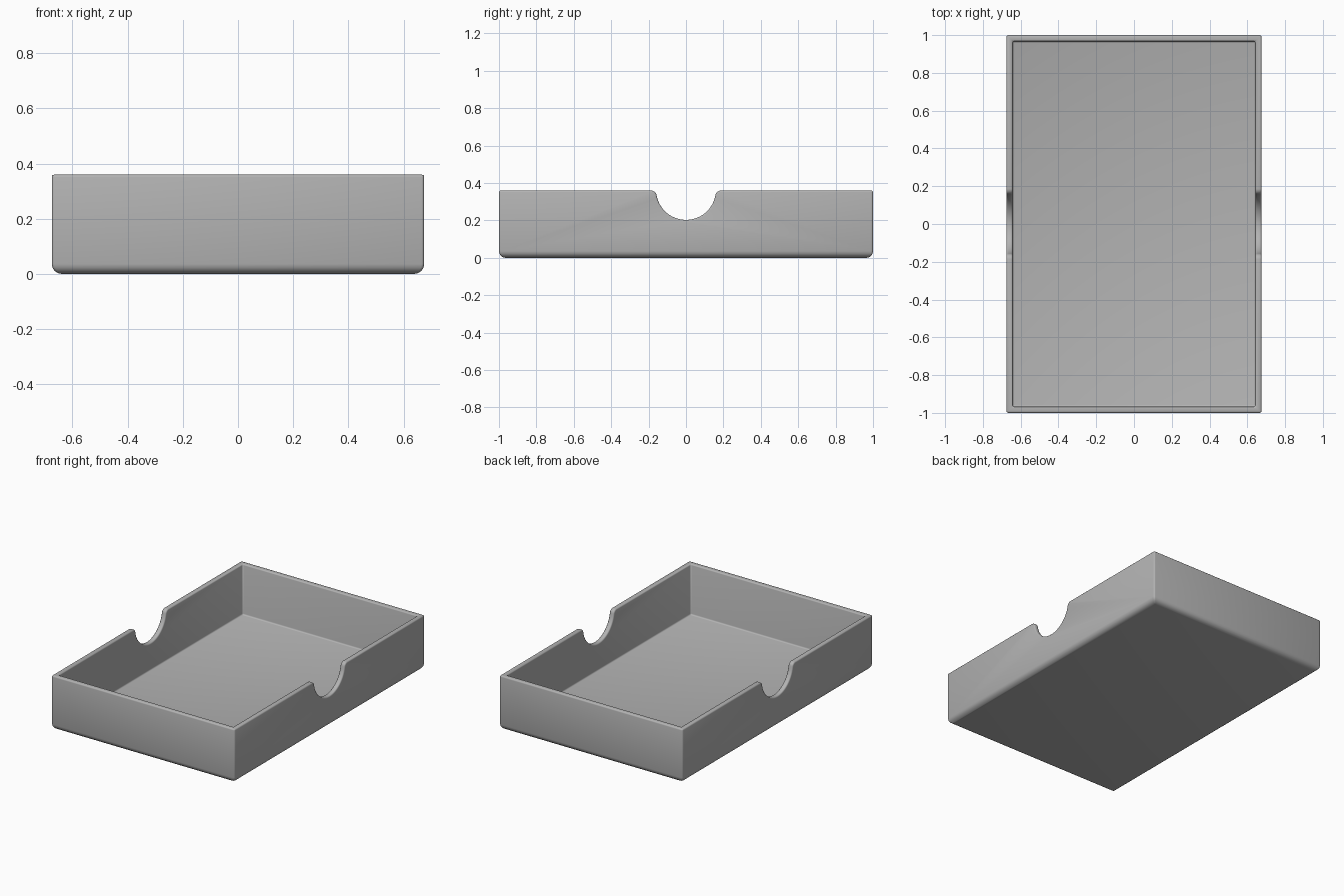
import bpy, bmesh, math

cube = bpy.data.objects.get("Cube")
if cube:
    bpy.data.objects.remove(cube, do_unlink=True)

HALF_X, HALF_Y, HEIGHT = 0.675, 1.0, 0.36
WALL, FLOOR = 0.033, 0.022

grey = bpy.data.materials.new("plain grey")
grey.use_nodes = True
colour = (0.45, 0.45, 0.45, 1)
grey.diffuse_color = colour
grey.node_tree.nodes["Principled BSDF"].inputs["Base Color"].default_value = colour


def make_object(name, bm):
    bmesh.ops.recalc_face_normals(bm, faces=bm.faces)
    mesh = bpy.data.meshes.new(name)
    bm.to_mesh(mesh)
    bm.free()
    obj = bpy.data.objects.new(name, mesh)
    bpy.context.collection.objects.link(obj)
    mesh.materials.append(grey)
    return obj


def block(name, hx, hy, low, high, radius, segments):
    """Box with its bottom rim rounded."""
    bm = bmesh.new()
    bmesh.ops.create_cube(bm, size=1)
    for v in bm.verts:
        v.co.x *= 2 * hx
        v.co.y *= 2 * hy
        v.co.z = low if v.co.z < 0 else high
    rim = [e for e in bm.edges if all(v.co.z == low for v in e.verts)]
    bmesh.ops.bevel(bm, geom=rim, offset=radius, segments=segments,
                    profile=0.5, affect='EDGES')
    return make_object(name, bm)


def notch_profile(radius=0.16, fillet=0.03, bottom=0.203):
    """Half of the finger notch outline: round bottom, then flared lip."""
    centre = bottom + radius
    lip_z = HEIGHT - fillet
    lip_y = math.sqrt((radius + fillet) ** 2 - (centre - lip_z) ** 2)
    tilt = math.atan2(centre - lip_z, lip_y)
    pts = []
    for i in range(15):
        a = (math.pi / 2 - tilt) * i / 14
        pts.append((radius * math.sin(a), centre - radius * math.cos(a)))
    for i in range(1, 6):
        a = math.pi - tilt - (math.radians(80) - tilt) * i / 5
        pts.append((lip_y + fillet * math.cos(a), lip_z + fillet * math.sin(a)))
    y, z = pts[-1]
    pts.append((y + 0.03, z + 0.03 * math.tan(math.radians(10))))
    pts.append((y + 0.03, HEIGHT + 0.2))
    return pts


def notch_cutter():
    half = notch_profile()
    outline = [(-y, z) for y, z in reversed(half[1:])] + half
    bm = bmesh.new()
    face = bm.faces.new([bm.verts.new((-1, y, z)) for y, z in outline])
    side = bmesh.ops.extrude_face_region(bm, geom=[face])
    moved = [v for v in side["geom"] if isinstance(v, bmesh.types.BMVert)]
    bmesh.ops.translate(bm, verts=moved, vec=(2, 0, 0))
    return make_object("notch_cutter", bm)


# Tray shell, hollow and the finger notch through both long walls
tray = block("tray", HALF_X, HALF_Y, 0, HEIGHT, 0.036, 4)
cutters = [block("hollow_cutter", HALF_X - WALL, HALF_Y - WALL,
                 FLOOR, HEIGHT + 0.2, 0.01, 3), notch_cutter()]
bpy.context.view_layer.objects.active = tray
for cutter in cutters:
    cutter.hide_render = True
    cut = tray.modifiers.new("cut", 'BOOLEAN')
    cut.operation = 'DIFFERENCE'
    cut.solver = 'EXACT'
    cut.object = cutter
    bpy.ops.object.modifier_apply(modifier=cut.name)
    bpy.data.objects.remove(cutter, do_unlink=True)

# Rounded rim, notch lips and corners
soft = tray.modifiers.new("soft_edges", 'BEVEL')
soft.width = 0.009
soft.segments = 3
soft.limit_method = 'ANGLE'
soft.angle_limit = math.radians(40)
soft.use_clamp_overlap = False
bpy.ops.object.modifier_apply(modifier=soft.name)

bpy.ops.object.select_all(action='DESELECT')
tray.select_set(True)
bpy.ops.object.shade_smooth_by_angle(angle=math.radians(35))
